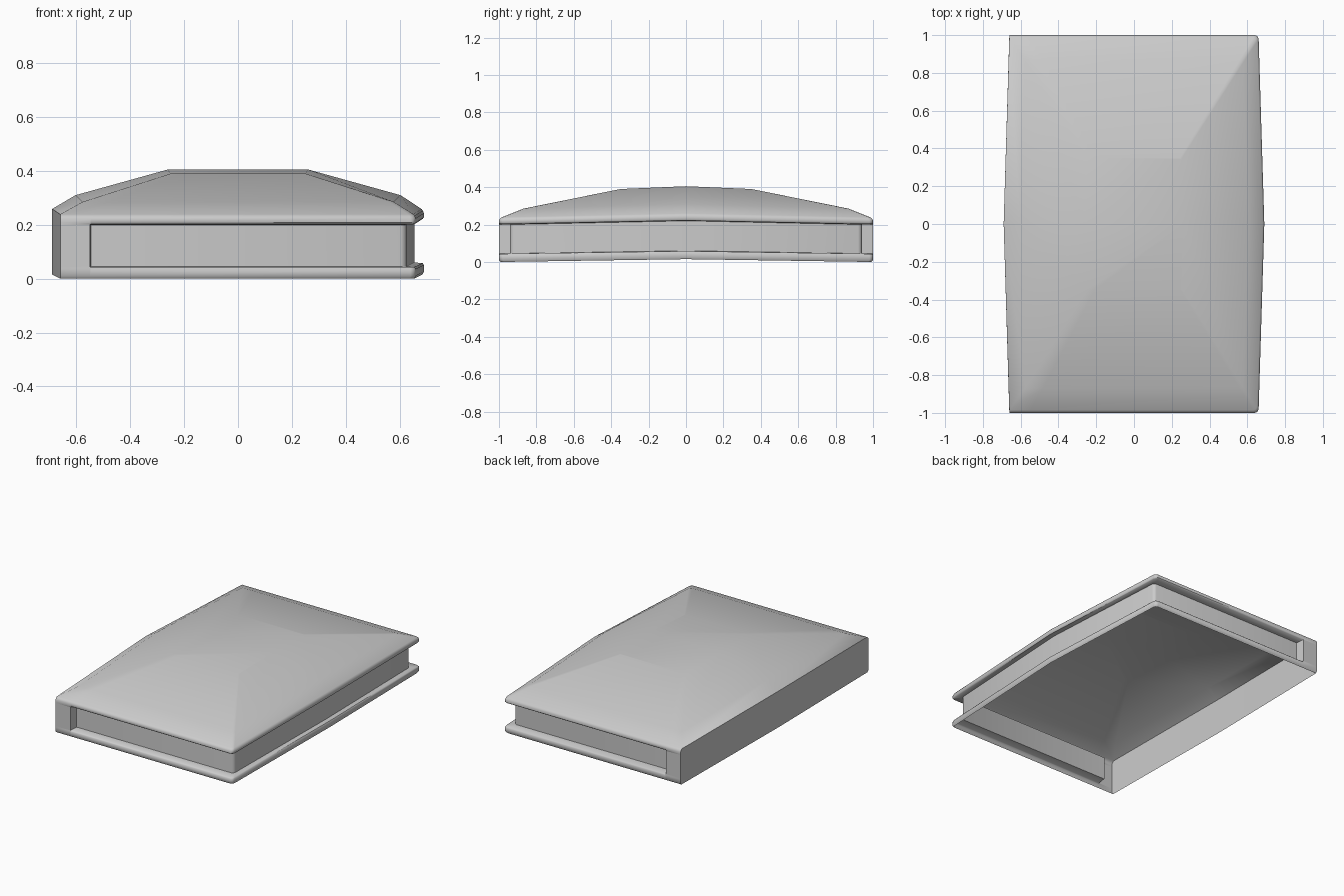
import bpy
import bmesh
import math

cube = bpy.data.objects.get("Cube")
if cube:
    bpy.data.objects.remove(cube, do_unlink=True)

grey = bpy.data.materials.new("plain_grey")
grey.use_nodes = True
colour = (0.6, 0.6, 0.6, 1)
grey.diffuse_color = colour
grey.node_tree.nodes["Principled BSDF"].inputs["Base Color"].default_value = colour

# Plan outline: x, y and whether the recessed band is cut there
front = [(-0.66, -1, 0), (-0.55, -1, 0), (-0.545, -1, 1),
         (0.64, -1, 1), (0.654, -0.994, 1), (0.66, -0.98, 1)]
back = [(x, -y, cut) for x, y, cut in reversed(front)]
outline = front + [(0.69, 0, 1)] + back + [(-0.69, 0, 0)]

# Wall levels: height, mid-length rise, inset share, inset only on the band
walls = [
    (0, 0.015, 0.15, False), (0.01, 0.015, 0, False),
    (0.036, 0.015, 0, True), (0.043, 0.015, 0.12, True),
    (0.045, 0.015, 1, True), (0.2, 0.02, 1, True),
    (0.202, 0.02, 0.12, True), (0.208, 0.02, 0, True),
    (0.223, 0.02, 0, False), (0.233, 0.02, 0.1, False),
    (0.239, 0.02, 0.25, False),
]
# Roof levels: height, mid-length rise, x scale, y scale
roof = [(0.285, 0.025, 0.875, 0.87), (0.39, 0.015, 0.379, 0.35)]
DEPTH_X, DEPTH_Y = 0.035, 0.06


def rise(y, amount):
    return amount * (1 - abs(y))


def wall_ring(bm, z, lift, inset, band_only):
    ring = []
    for x, y, cut in outline:
        d = inset * cut if band_only else inset
        px = x - d * DEPTH_X if x > 0.6 else x
        py = y - math.copysign(d * DEPTH_Y, y) if y else 0
        ring.append(bm.verts.new((px, py, z + rise(y, lift))))
    return ring


def roof_ring(bm, z, lift, sx, sy):
    return [bm.verts.new((x * sx, y * sy, z + rise(y, lift)))
            for x, y, cut in outline]


bm = bmesh.new()
rings = [wall_ring(bm, *level) for level in walls]
rings += [roof_ring(bm, *level) for level in roof]

# Skin the rings, leaving the underside open
n = len(outline)
for low, high in zip(rings, rings[1:]):
    for i in range(n):
        j = (i + 1) % n
        bm.faces.new((low[i], low[j], high[j], high[i]))

# Roof crown, folded along the middle
top = rings[-1]
mid = len(front)
bm.faces.new([top[-1]] + top[:mid + 1])
bm.faces.new(top[mid:])

bmesh.ops.remove_doubles(bm, verts=bm.verts[:], dist=0.0002)
bmesh.ops.recalc_face_normals(bm, faces=bm.faces[:])
if max(bm.faces, key=lambda f: f.calc_center_median().z).normal.z < 0:
    bmesh.ops.reverse_faces(bm, faces=bm.faces[:])

mesh = bpy.data.meshes.new("hollow_cover")
bm.to_mesh(mesh)
bm.free()
mesh.materials.append(grey)
cover = bpy.data.objects.new("hollow_cover", mesh)
bpy.context.collection.objects.link(cover)

bpy.ops.object.select_all(action='DESELECT')
cover.select_set(True)
bpy.context.view_layer.objects.active = cover
bpy.ops.object.shade_smooth_by_angle(angle=math.radians(50))
